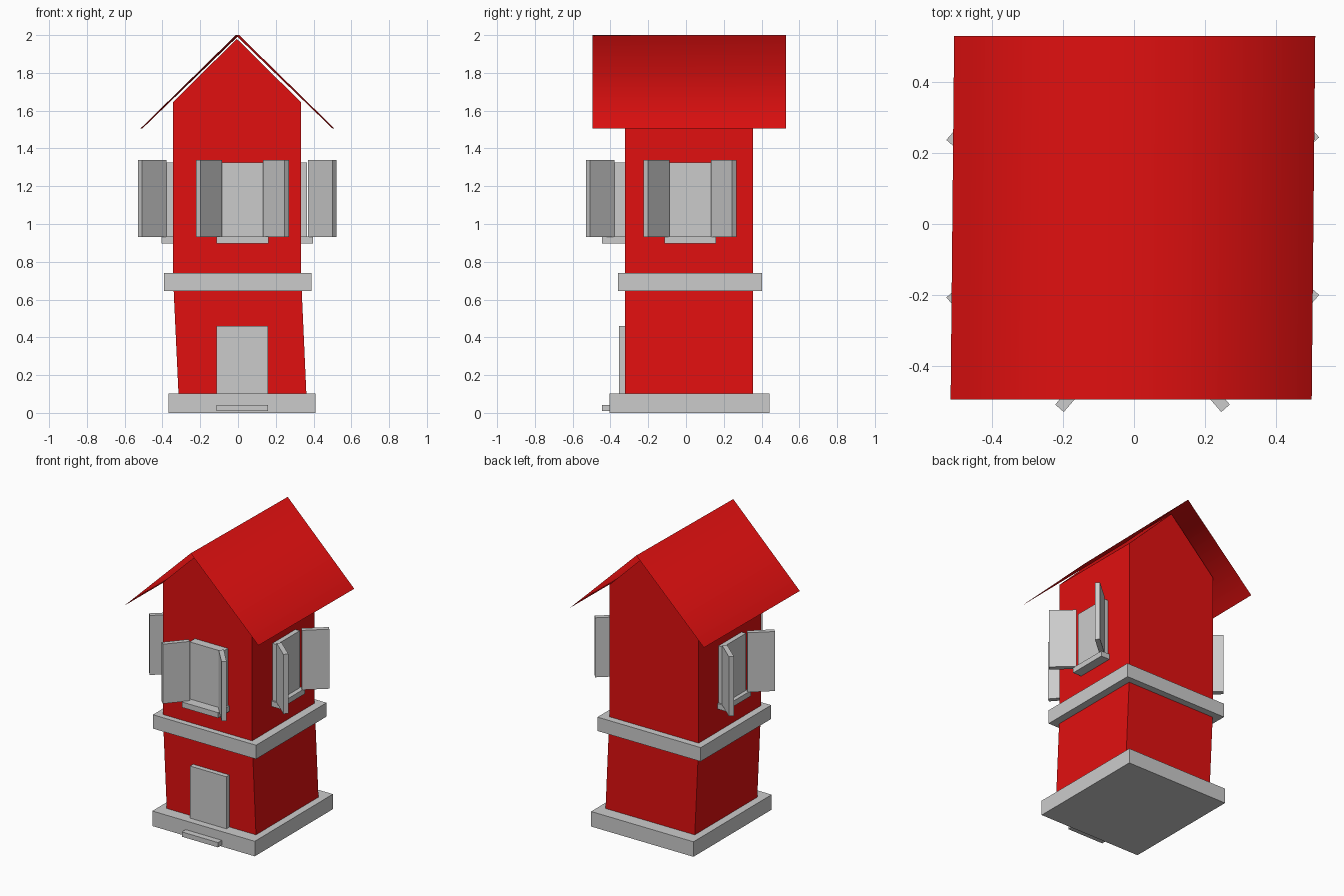
import bpy
from math import radians, cos, sin
from mathutils import Matrix, Vector

if "Cube" in bpy.data.objects:
    bpy.data.objects.remove(bpy.data.objects["Cube"])

red = bpy.data.materials.new("red_paint")
red.diffuse_color = (0.75, 0.005, 0.005, 1)
red.use_nodes = True
red.node_tree.nodes["Principled BSDF"].inputs["Base Color"].default_value = red.diffuse_color


def mesh_object(name, verts, faces, mat=None, smooth=False):
    mesh = bpy.data.meshes.new(name)
    mesh.from_pydata([tuple(v) for v in verts], [], faces)
    for p in mesh.polygons:
        p.use_smooth = smooth
    if mat:
        mesh.materials.append(mat)
    ob = bpy.data.objects.new(name, mesh)
    bpy.context.collection.objects.link(ob)
    return ob


def loft(name, a, b, mat=None):
    """Closed solid between two matching outlines."""
    n = len(a)
    faces = [tuple(reversed(range(n))), tuple(range(n, 2 * n))]
    faces += [(i, (i + 1) % n, (i + 1) % n + n, i + n) for i in range(n)]
    return mesh_object(name, a + b, faces, mat)


def rect(x0, x1, y0, y1, z):
    return [(x0, y0, z), (x1, y0, z), (x1, y1, z), (x0, y1, z)]


def box(name, x0, x1, y0, y1, z0, z1, mat=None):
    return loft(name, rect(x0, x1, y0, y1, z0), rect(x0, x1, y0, y1, z1), mat)


# Base, step, door and floor band
box("base", -0.367, 0.41, -0.404, 0.443, 0, 0.103)
box("step", -0.115, 0.16, -0.445, -0.40, 0.01, 0.043)
box("door", -0.115, 0.16, -0.355, -0.30, 0.10, 0.46)
box("floor_band", -0.393, 0.39, -0.361, 0.402, 0.645, 0.74)

# Slanted lower storey
loft("lower_walls", rect(-0.315, 0.362, -0.322, 0.355, 0.10),
     rect(-0.343, 0.335, -0.322, 0.355, 0.70), red)

# Upper storey with gables
gable = [(-0.345, 0.70), (0.333, 0.70), (0.333, 1.645), (-0.006, 1.98), (-0.345, 1.645)]
loft("upper_walls", [(x, 0.355, z) for x, z in reversed(gable)],
     [(x, -0.322, z) for x, z in reversed(gable)], red)

# Thin roof sheet, smooth across the ridge, ridge slightly askew
roof = [(-0.517, -0.495, 1.505), (-0.012, -0.495, 2.0), (0.501, -0.495, 1.505),
        (-0.507, 0.53, 1.505), (0.006, 0.53, 2.0), (0.511, 0.53, 1.505)]
mesh_object("roof", roof, [(0, 1, 4, 3), (1, 2, 5, 4)], red, True)


# Window: built facing -y around its own centre, then turned to its wall
def window(side, angle, centre, wall, pane, sill, tip):
    turn = Matrix.Rotation(radians(angle), 4, 'Z')
    shift = Matrix.Translation((centre, 0, 0))
    parts = [box(side + "_window_pane", -0.125, 0.125, -pane, -wall + 0.02, 0.93, 1.325),
             box(side + "_window_sill", -0.137, 0.137, -sill, -wall + 0.02, 0.897, 0.934)]
    a = radians(49)
    for s, label in ((-1, "left"), (1, "right")):
        end = Vector((s * 0.222, -tip))
        along = Vector((-s * cos(a), sin(a))) * 0.172
        thick = Vector((s * sin(a), cos(a))) * 0.032
        quad = [end, end + along, end + along + thick, end + thick]
        if s > 0:
            quad.reverse()
        quad.reverse()
        parts.append(loft(f"{side}_{label}_shutter", [(p.x, p.y, 0.932) for p in quad],
                          [(p.x, p.y, 1.34) for p in quad]))
    for p in parts:
        p.data.transform(turn @ shift)


window("front", 0, 0.024, 0.322, 0.380, 0.445, 0.53)
window("right", 90, 0.022, 0.333, 0.366, 0.398, 0.522)
window("left", -90, -0.015, 0.345, 0.378, 0.406, 0.529)

# Make all solid parts face outward
import bmesh
for ob in bpy.context.collection.objects:
    if ob.name != "roof":
        bm = bmesh.new()
        bm.from_mesh(ob.data)
        bmesh.ops.recalc_face_normals(bm, faces=bm.faces)
        bm.to_mesh(ob.data)
        bm.free()
    else:
        ob.data.flip_normals()
